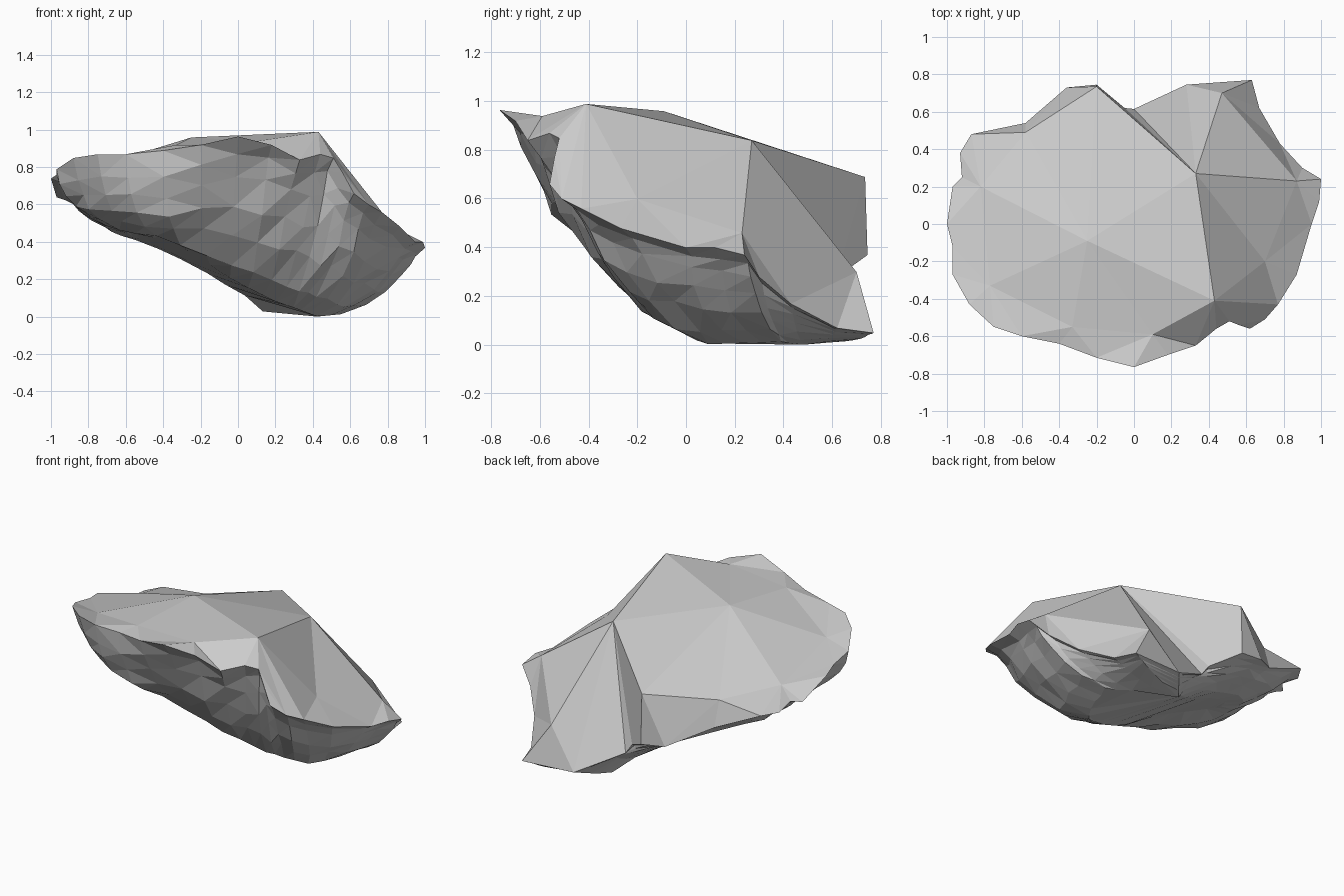
import bpy, bmesh, random
from mathutils import Vector
from mathutils.geometry import delaunay_2d_cdt

if "Cube" in bpy.data.objects:
    bpy.data.objects.remove(bpy.data.objects["Cube"])

random.seed(4)

# Rim of the fragment, counter-clockwise from the left tip
rim = [Vector(p) for p in [
    (-1, 0, .74), (-.97, -.12, .76), (-.97, -.27, .79), (-.88, -.43, .85),
    (-.75, -.55, .87), (-.6, -.6, .87), (-.4, -.64, .89), (-.2, -.715, .92),
    (0, -.765, .965), (.18, -.7, .92), (.33, -.65, .84), (.44, -.56, .87),
    (.51, -.52, .85), (.56, -.54, .77), (.62, -.56, .66), (.7, -.51, .6), (.77, -.43, .56),
    (.87, -.27, .48), (.95, 0, .40), (.99, .12, .40), (1, .24, .37),
    (.9, .3, .28), (.78, .43, .17), (.67, .62, .07), (.63, .77, .05),
    (.28, .745, .06), (0, .615, .21), (-.05, .62, .28), (-.2, .745, .37),
    (-.36, .73, .39), (-.58, .54, .50), (-.87, .48, .63), (-.93, .38, .63),
    (-.92, .25, .65), (-.97, .2, .64)]]

# Corners of the broken top: plateau, ridge and sloping side
tips = {
    'peak': (.43, -.41, .99), 'ridge': (.33, .27, .84), 'back': (-.2, .735, .69),
    'mid': (-.25, -.09, .96), 'low_back': (.47, .70, .30), 'low_side': (.87, .23, .46),
    'slope': (.70, -.20, .60), 'front': (.10, -.59, .94), 'front_left': (-.33, -.55, .92),
    'left': (-.77, -.33, .80), 'dent': (-.82, .20, .71), 'back_left': (-.58, .49, .66)}
creases = [('peak', 'ridge'), ('ridge', 'back'), ('ridge', 'low_back'),
           ('ridge', 'low_side'), ('low_back', 'low_side'), ('low_side', 'slope'),
           ('peak', 'slope'), ('ridge', 'slope'), ('peak', 'front'), ('mid', 'peak'), ('mid', 'ridge'),
           ('mid', 'back'), ('mid', 'left'), ('mid', 'front_left'), ('mid', 'dent'),
           ('back', 'back_left'), ('mid', 'back_left')]
names = list(tips)
n = len(rim)

# Depth of the underside along x
KEEL = [(-.65, .47), (-.3, .32), (0, .13), (.2, .05), (.4, 0), (.6, .02)]


def clamp(t):
    return min(1, max(0, t))


def keel_z(x):
    for (x0, z0), (x1, z1) in zip(KEEL, KEEL[1:]):
        if x <= x1:
            return z0 + (z1 - z0) * max(0, x - x0) / (x1 - x0)
    return KEEL[-1][1]


def keel_point(p):
    x = .58 * p.x - .03
    k = clamp((p.x + .4) / .9)
    y = (.08 + .19 * k) + (.3 + .2 * k) * p.y
    z = keel_z(x) + .25 * max(0, .1 - y)
    return Vector((x, y, min(z, p.z - .03)))


bm = bmesh.new()
rim_v = [bm.verts.new(p) for p in rim]
tip_v = [bm.verts.new(tips[k]) for k in names]
source = rim_v + tip_v

# Faceted top
edges = [(i, (i + 1) % n) for i in range(n)]
edges += [(n + names.index(a), n + names.index(b)) for a, b in creases]
co, _, tris, orig, _, _ = delaunay_2d_cdt([v.co.xy for v in source], edges, [], 1, 1e-5)
lookup = [source[o[0]] if o else bm.verts.new((c.x, c.y, .5)) for c, o in zip(co, orig)]
for t in tris:
    bm.faces.new([lookup[i] for i in t])

# Softened rim, so that the front notch fades out lower down
soft = rim
for _ in range(5):
    soft = [soft[i] / 2 + (soft[i - 1] + soft[(i + 1) % n]) / 4 for i in range(n)]

# Rough underside, rings drawn in from the rim towards the keel
previous = rim_v
for h0, v in [(.1, .1), (.19, .25), (.28, .46), (.45, .66), (.7, .88), (1, 1)]:
    ring = []
    for p, s in zip(rim, soft):
        if p.x < .2 or p.y < .2:
            p = p.lerp(s, clamp(v * 1.6))
        q = keel_point(p)
        # front left drops as a steep wall
        steep = clamp(-p.y / .3) * clamp((-.1 - p.x) / .3)
        h = h0 ** (1 + .5 * steep)
        w = v ** (1 - .45 * steep)
        j, m = [random.uniform(-.025, .025) * (v < 1) for _ in range(2)]
        ring.append(bm.verts.new((p.x + (q.x - p.x) * (h + j), p.y + (q.y - p.y) * (h + j),
                                  p.z + (q.z - p.z) * (w + m))))
    for i in range(n):
        k = (i + 1) % n
        bm.faces.new((previous[i], ring[i], ring[k], previous[k]))
    previous = ring
bm.faces.new(previous[::-1])

bmesh.ops.triangulate(bm, faces=[f for f in bm.faces if len(f.verts) > 3])
bmesh.ops.recalc_face_normals(bm, faces=bm.faces)

# Rest on the ground
low = min(v.co.z for v in bm.verts)
for v in bm.verts:
    v.co.z -= low

mesh = bpy.data.meshes.new('rock_fragment')
bm.to_mesh(mesh)
bm.free()
bpy.context.collection.objects.link(bpy.data.objects.new('rock_fragment', mesh))
